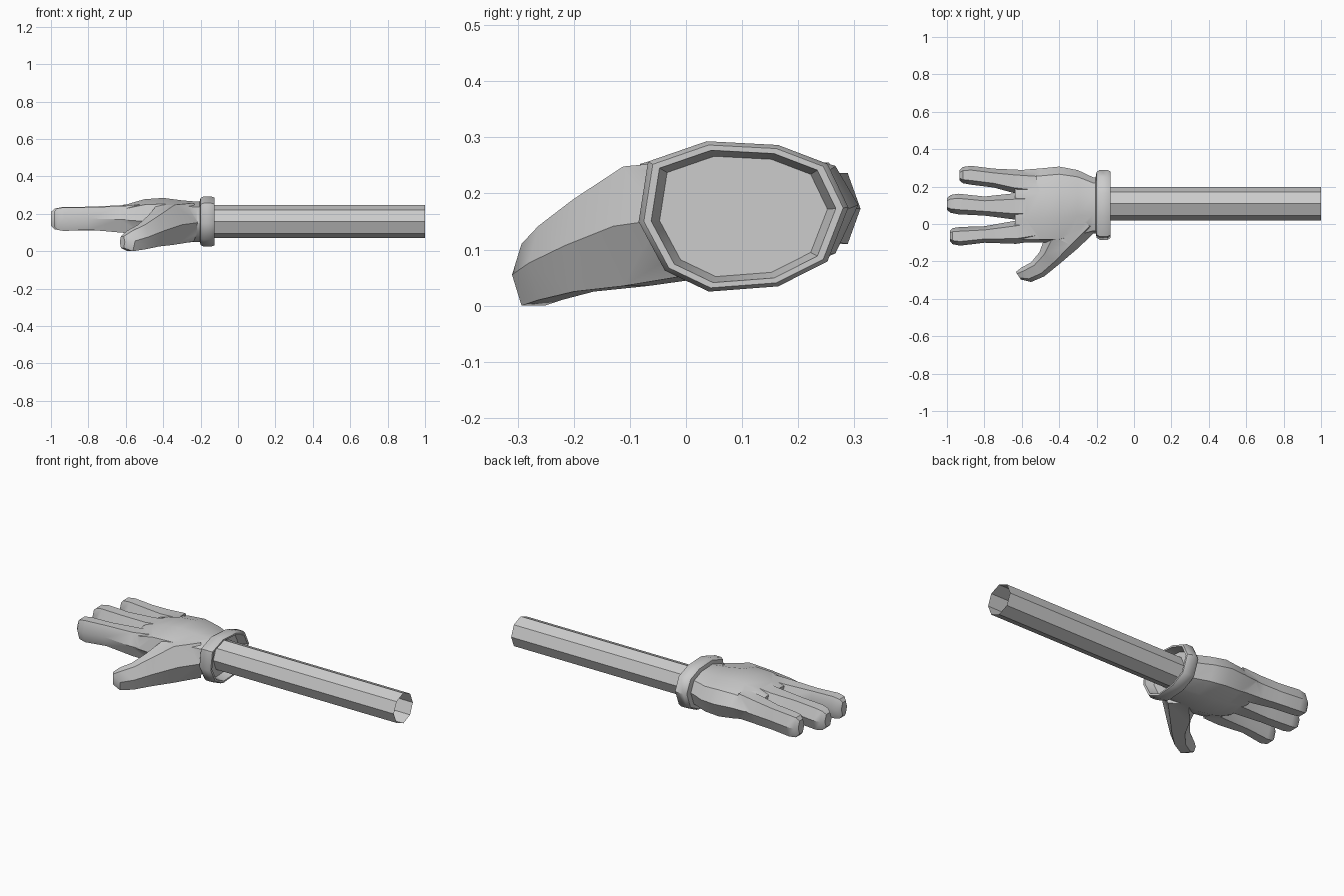
import bpy, bmesh, math

grey = bpy.data.materials.new("plain_grey")
grey.diffuse_color = (0.604, 0.604, 0.604, 1)

# Unit cross-sections: u runs across from side A to side B, v is height
HEX = [(-1, 0), (-0.55, -1), (0.55, -1), (1, 0), (0.55, 1), (-0.55, 1)]
TEN = [(-0.91, 0.73), (-1, -0.07), (-0.75, -0.72), (-0.33, -1), (0.33, -0.93),
       (0.8, -0.6), (1, 0.12), (0.8, 0.7), (0.33, 0.95), (-0.35, 1)]


def loft(name, profile, sections, caps=True):
    """Each section is (ax, ay, bx, by, z0, z1): two side points and a height range."""
    bm = bmesh.new()
    rings = []
    for ax, ay, bx, by, z0, z1 in sections:
        rings.append([bm.verts.new(((ax + bx) / 2 + u * (bx - ax) / 2,
                                    (ay + by) / 2 + u * (by - ay) / 2,
                                    (z0 + z1) / 2 + v * (z1 - z0) / 2)) for u, v in profile])
    n = len(profile)
    for r, s in zip(rings, rings[1:]):
        for i in range(n):
            bm.faces.new((r[i], r[(i + 1) % n], s[(i + 1) % n], s[i]))
    if caps:
        bm.faces.new(rings[0])
        bm.faces.new(rings[-1])
    bmesh.ops.recalc_face_normals(bm, faces=bm.faces)
    me = bpy.data.meshes.new(name)
    bm.to_mesh(me)
    bm.free()
    me.materials.append(grey)
    ob = bpy.data.objects.new(name, me)
    bpy.context.collection.objects.link(ob)
    return ob


def straight(rows):
    """Sections square to the x axis from rows of (x, y0, y1, z0, z1)."""
    return [(x, y0, x, y1, z0, z1) for x, y0, y1, z0, z1 in rows]


def smooth(ob, degrees):
    bpy.ops.object.select_all(action='DESELECT')
    ob.select_set(True)
    bpy.context.view_layer.objects.active = ob
    bpy.ops.object.shade_smooth_by_angle(angle=math.radians(degrees))


# Palm
hand = loft("hand", TEN, straight([
    (-0.18, -0.05, 0.245, 0.05, 0.265),
    (-0.22, -0.05, 0.25, 0.05, 0.265),
    (-0.30, -0.075, 0.288, 0.045, 0.272),
    (-0.40, -0.10, 0.307, 0.045, 0.285),
    (-0.50, -0.10, 0.297, 0.06, 0.278),
    (-0.58, -0.10, 0.291, 0.085, 0.255),
    (-0.635, -0.09, 0.28, 0.115, 0.236)]))

# Three fingers
fingers = [
    [(-0.52, 0.15, 0.285, 0.11, 0.255), (-0.64, 0.165, 0.291, 0.11, 0.243),
     (-0.75, 0.195, 0.296, 0.112, 0.236), (-0.87, 0.21, 0.311, 0.11, 0.236),
     (-0.915, 0.218, 0.305, 0.115, 0.23), (-0.932, 0.232, 0.288, 0.135, 0.212)],
    [(-0.52, 0.02, 0.17, 0.10, 0.26), (-0.64, 0.024, 0.164, 0.108, 0.245),
     (-0.80, 0.045, 0.147, 0.112, 0.238), (-0.94, 0.052, 0.162, 0.11, 0.236),
     (-0.98, 0.06, 0.155, 0.117, 0.228), (-1.0, 0.075, 0.138, 0.135, 0.21)],
    [(-0.52, -0.09, 0.04, 0.09, 0.25), (-0.63, -0.106, 0.018, 0.10, 0.24),
     (-0.80, -0.10, -0.012, 0.115, 0.235), (-0.93, -0.116, -0.016, 0.108, 0.235),
     (-0.97, -0.108, -0.022, 0.115, 0.228), (-0.985, -0.09, -0.037, 0.135, 0.21)]]
parts = [loft("finger", HEX, straight(rows)) for rows in fingers]

# Thumb, sweeping outward and down from the wrist
parts.append(loft("thumb", HEX, [
    (-0.36, 0.08, -0.20, -0.035, 0.052, 0.258),
    (-0.47, -0.05, -0.30, -0.13, 0.035, 0.248),
    (-0.505, -0.15, -0.40, -0.215, 0.025, 0.19),
    (-0.55, -0.205, -0.48, -0.28, 0.01, 0.142),
    (-0.605, -0.235, -0.55, -0.31, 0.0, 0.11),
    (-0.632, -0.257, -0.605, -0.297, 0.018, 0.08)]))

# Fuse digits into the palm
bpy.context.view_layer.objects.active = hand
for part in parts:
    mod = hand.modifiers.new("fuse", 'BOOLEAN')
    mod.operation = 'UNION'
    mod.solver = 'EXACT'
    mod.object = part
    bpy.ops.object.modifier_apply(modifier=mod.name)
    bpy.data.objects.remove(part)
smooth(hand, 38)

# Rolled cuff, hollow on the arm side
cuff_rows = []
for x, s in [(-0.205, 0.8), (-0.2, 0.94), (-0.183, 1), (-0.143, 1),
             (-0.125, 0.95), (-0.125, 0.88), (-0.175, 0.8)]:
    cuff_rows.append((x, 0.1025 - 0.187 * s, 0.1025 + 0.187 * s,
                      0.159 - 0.134 * s, 0.159 + 0.134 * s))
smooth(loft("cuff", TEN, straight(cuff_rows)), 40)

# Eight-sided arm tube, open at the far end
OCT = [(math.cos(i * math.pi / 4), math.sin(i * math.pi / 4)) for i in range(8)]
loft("arm", OCT, straight([(-0.175, 0.02, 0.197, 0.07, 0.247),
                           (1.0, 0.02, 0.197, 0.07, 0.247)]), caps=False)
